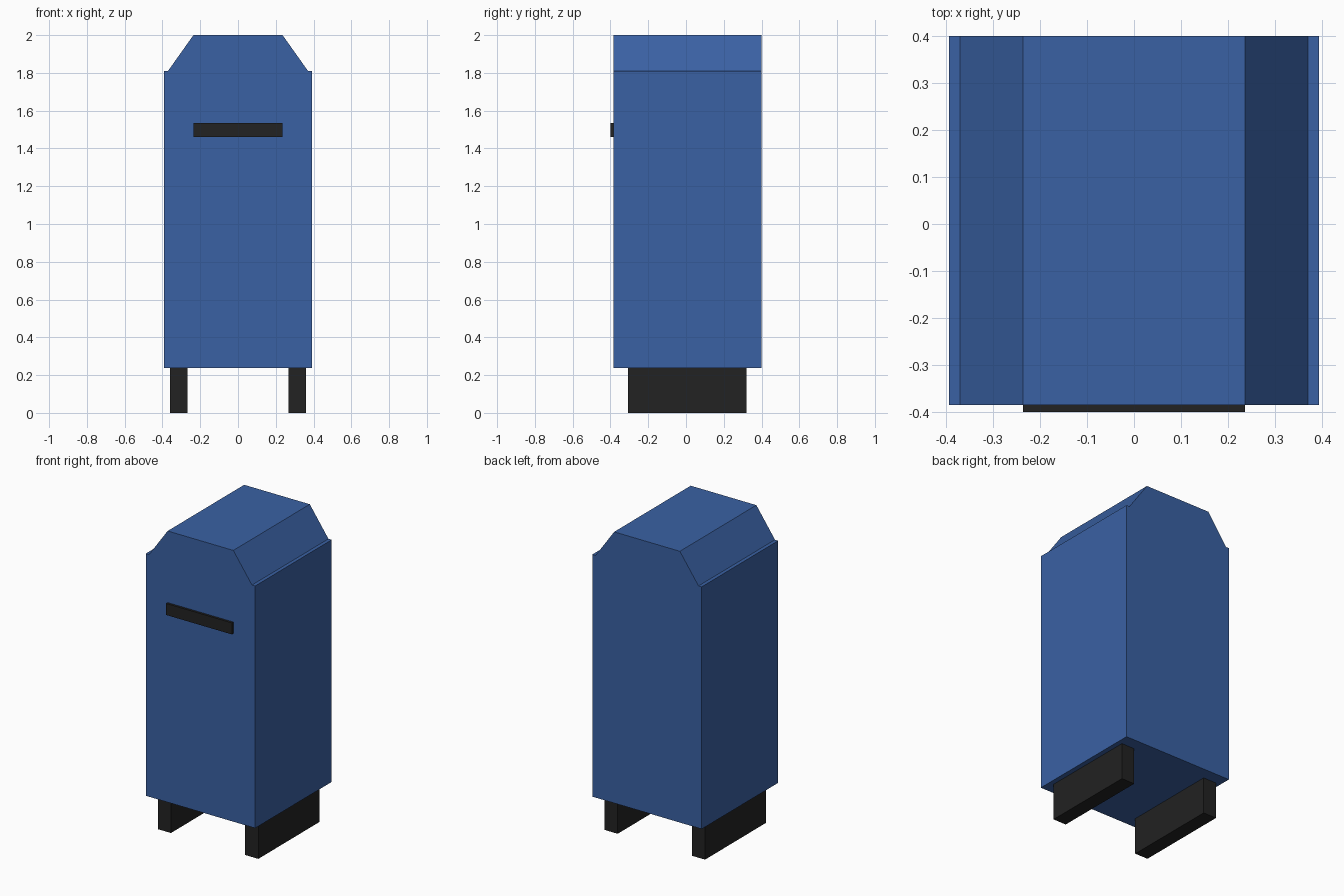
import bpy

if "Cube" in bpy.data.objects:
    bpy.data.objects.remove(bpy.data.objects["Cube"])


def material(name, color):
    m = bpy.data.materials.new(name)
    m.diffuse_color = (*color, 1.0)
    m.use_nodes = True
    m.node_tree.nodes["Principled BSDF"].inputs["Base Color"].default_value = m.diffuse_color
    return m


blue = material("postal blue", (0.042, 0.12, 0.37))
black = material("soft black", (0.016, 0.016, 0.016))


def prism(name, profile, y0, y1, mat):
    """Extrude a counter-clockwise (x, z) profile from y0 to y1."""
    n = len(profile)
    verts = [(x, y, z) for y in (y0, y1) for x, z in profile]
    faces = [tuple(range(n)), tuple(reversed(range(n, 2 * n)))]
    faces += [(i, i + n, (i + 1) % n + n, (i + 1) % n) for i in range(n)]
    mesh = bpy.data.meshes.new(name)
    mesh.from_pydata(verts, [], faces)
    mesh.materials.append(mat)
    obj = bpy.data.objects.new(name, mesh)
    bpy.context.collection.objects.link(obj)
    return obj


def box(name, x0, x1, y0, y1, z0, z1, mat):
    return prism(name, [(x0, z0), (x1, z0), (x1, z1), (x0, z1)], y0, y1, mat)


# Cabinet with a narrow shoulder and a chamfered roof
half = [(0.393, 0.238), (0.393, 1.811), (0.37, 1.811), (0.236, 2.0)]
outline = half + [(-x, z) for x, z in reversed(half)]
prism("cabinet", outline, -0.385, 0.4, blue)

# Letter slot on the front
box("letter_slot", -0.236, 0.236, -0.4, -0.385, 1.46, 1.535, black)

# Plate feet, one each side
for side, x in (("left", -0.314), ("right", 0.314)):
    box(side + "_foot", x - 0.047, x + 0.047, -0.307, 0.32, 0.0, 0.238, black)
